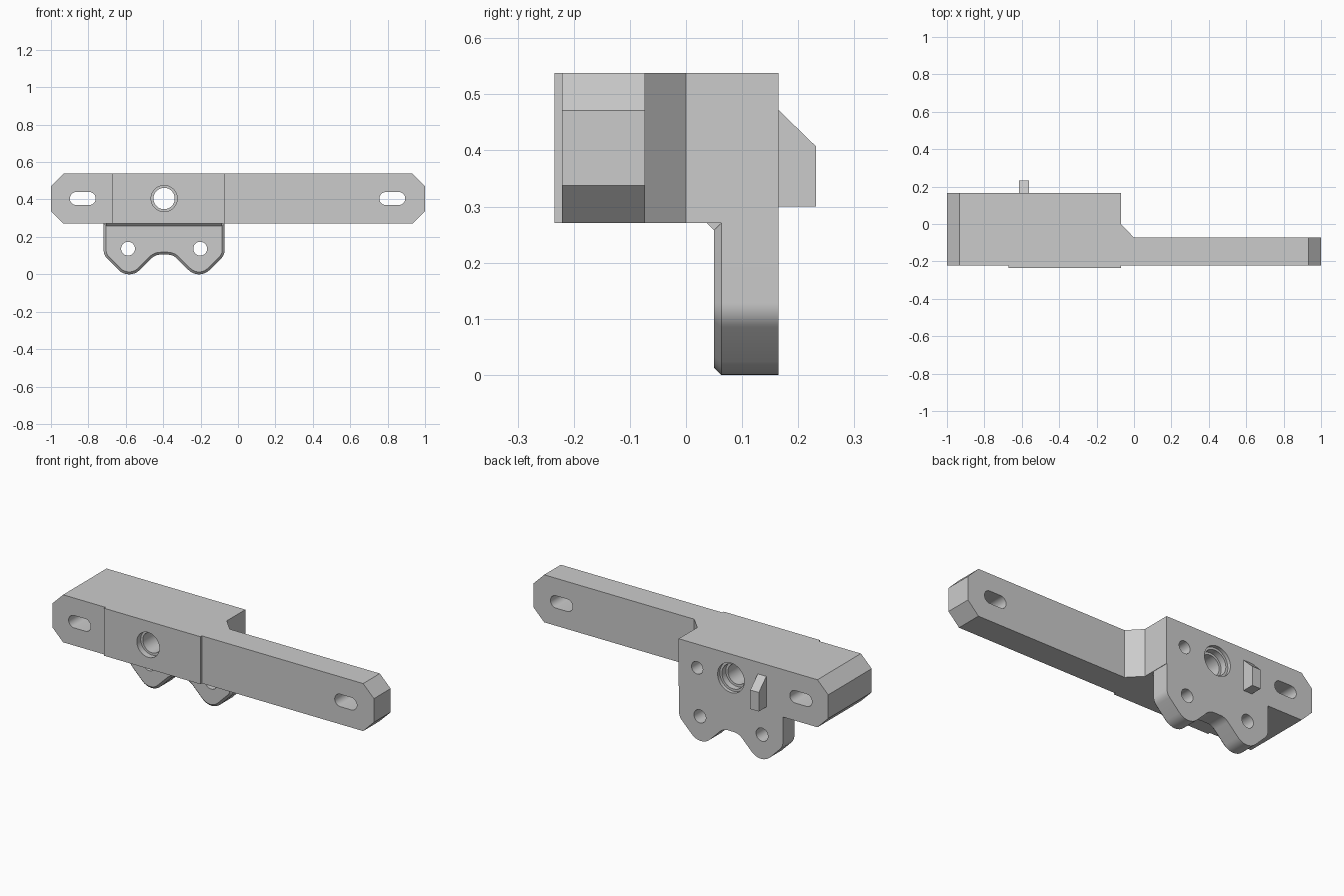
import bpy, bmesh
from math import cos, sin, pi, tan
from mathutils import Vector

cube = bpy.data.objects.get("Cube")
if cube:
    bpy.data.objects.remove(cube, do_unlink=True)

grey = bpy.data.materials.new("plain grey")
grey.use_nodes = True
grey.diffuse_color = (0.6, 0.6, 0.6, 1)
grey.node_tree.nodes["Principled BSDF"].inputs["Base Color"].default_value = (0.6, 0.6, 0.6, 1)

BOTTOM, TOP, MID = 0.271, 0.538, 0.405
FRONT, BACK = -0.221, 0.165
CENTRE_X = -0.395      # symmetry line of the hanger and the main bore
CHAMFER = 0.013


def finish(bm, name):
    bmesh.ops.recalc_face_normals(bm, faces=bm.faces)
    mesh = bpy.data.meshes.new(name)
    bm.to_mesh(mesh)
    bm.free()
    mesh.materials.append(grey)
    ob = bpy.data.objects.new(name, mesh)
    bpy.context.collection.objects.link(ob)
    return ob


def skin(bm, rings):
    """Close a stack of matching point rings into a solid."""
    loops = [[bm.verts.new(p) for p in ring] for ring in rings]
    bm.faces.new(loops[0])
    bm.faces.new(loops[-1])
    for a, b in zip(loops, loops[1:]):
        for i in range(len(a)):
            j = (i + 1) % len(a)
            bm.faces.new((a[i], a[j], b[j], b[i]))
    bmesh.ops.recalc_face_normals(bm, faces=bm.faces)


def prism(outline, axis, start, end):
    """Extrude a 2D outline along axis 0, 1 or 2."""
    bm = bmesh.new()
    rings = []
    for d in (start, end):
        ring = []
        for p in outline:
            co = list(p)
            co.insert(axis, d)
            ring.append(co)
        rings.append(ring)
    skin(bm, rings)
    return bm


def bore(bm, x, z, stations, stretch=0.0, seg=40):
    """Stepped round or slotted cutter along y; stations are (y, radius)."""
    rings = []
    for y, r in stations:
        ring = []
        for i in range(seg):
            a = 2 * pi * (i + 0.5) / seg
            side = stretch if cos(a) > 0 else -stretch
            ring.append((x + side + r * cos(a), y, z + r * sin(a)))
        rings.append(ring)
    skin(bm, rings)


def cut(ob, bm):
    cutter = finish(bm, "cutter")
    cutter.hide_render = True
    mod = ob.modifiers.new("holes", 'BOOLEAN')
    mod.operation = 'DIFFERENCE'
    mod.solver = 'EXACT'
    mod.object = cutter
    bpy.context.view_layer.objects.active = ob
    bpy.ops.object.modifier_apply(modifier=mod.name)
    bpy.data.objects.remove(cutter, do_unlink=True)


def rounded(corners, steps=8):
    """Replace each (x, z, radius) corner with a tangent arc."""
    out = []
    n = len(corners)
    for i, (x, z, r) in enumerate(corners):
        p = Vector((x, z))
        if r == 0:
            out.append(p)
            continue
        u = (Vector(corners[i - 1][:2]) - p).normalized()
        v = (Vector(corners[(i + 1) % n][:2]) - p).normalized()
        half = u.angle(v) / 2
        centre = p + (u + v).normalized() * r / sin(half)
        a = p + u * r / tan(half) - centre
        b = p + v * r / tan(half) - centre
        sweep = a.angle(b)
        for k in range(steps + 1):
            t = k / steps
            out.append(centre + (a * sin((1 - t) * sweep) + b * sin(t * sweep)) / sin(sweep))
    return out


# Main bar: plan outline with thick end, thin arm and raised front pad
plan = [(-1, FRONT), (-0.67, FRONT), (-0.67, -0.234), (-0.07, -0.234), (-0.07, FRONT),
        (1, FRONT), (1, -0.073), (0, -0.073), (-0.07, 0), (-0.07, BACK), (-1, BACK)]
bm = prism(plan, 2, BOTTOM, TOP)
ends = [e for e in bm.edges
        if all(abs(v.co.x) > 0.99 for v in e.verts)
        and abs(e.verts[0].co.z - e.verts[1].co.z) < 0.01]
bmesh.ops.bevel(bm, geom=ends, offset=0.067, segments=1, affect='EDGES')
bar = finish(bm, "mounting_bar")

# Slots, stepped main bore and blind locating hole
bm = bmesh.new()
for x in (-0.83, 0.825):
    bore(bm, x, MID, [(-0.3, 0.035), (0.3, 0.035)], 0.034)
bore(bm, CENTRE_X, MID, [(-0.3, 0.07), (-0.2, 0.07), (-0.2, 0.057), (0.11, 0.057),
                         (0.11, 0.07), (0.145, 0.07), (0.145, 0.083), (0.3, 0.083)])
bore(bm, -0.185, MID, [(0.05, 0.035), (0.3, 0.035)])
cut(bar, bm)

# Hanger plate: mirrored two-lobed outline with a chamfered front
half = [(-0.718, BOTTOM, 0), (-0.718, 0.103, 0.06), (-0.582, -0.0335, 0.08), (-0.443, 0.105, 0.07)]
mirror = [(2 * CENTRE_X - x, z, r) for x, z, r in reversed(half)]
bm = prism(rounded(half + mirror), 1, 0.05 + CHAMFER, BACK)
face = [f for f in bm.faces if f.normal.y < -0.9]
bmesh.ops.inset_region(bm, faces=face, thickness=CHAMFER, depth=CHAMFER, use_even_offset=True)
hanger = finish(bm, "hanger_plate")

bm = bmesh.new()
for dx in (-0.193, 0.193):
    bore(bm, CENTRE_X + dx, 0.137, [(-0.1, 0.037), (0.3, 0.037)])
cut(hanger, bm)

# Sloped strip joining the hanger to the bar underside
strip = [(0.037, BOTTOM), (0.05, BOTTOM - CHAMFER), (0.063, BOTTOM - CHAMFER), (0.063, BOTTOM)]
flare = finish(prism(strip, 0, -0.705, -0.085), "hanger_flare")

# Locating tab on the back with a sloped top
wedge = [(BACK, 0.3), (0.232, 0.3), (0.232, 0.407), (BACK, 0.472)]
tab = finish(prism(wedge, 0, -0.615, -0.562), "locating_tab")

# Smooth curves, sharp edges
bpy.ops.object.select_all(action='DESELECT')
for ob in (bar, hanger, flare, tab):
    ob.select_set(True)
bpy.context.view_layer.objects.active = bar
bpy.ops.object.shade_smooth_by_angle(angle=pi / 6)
